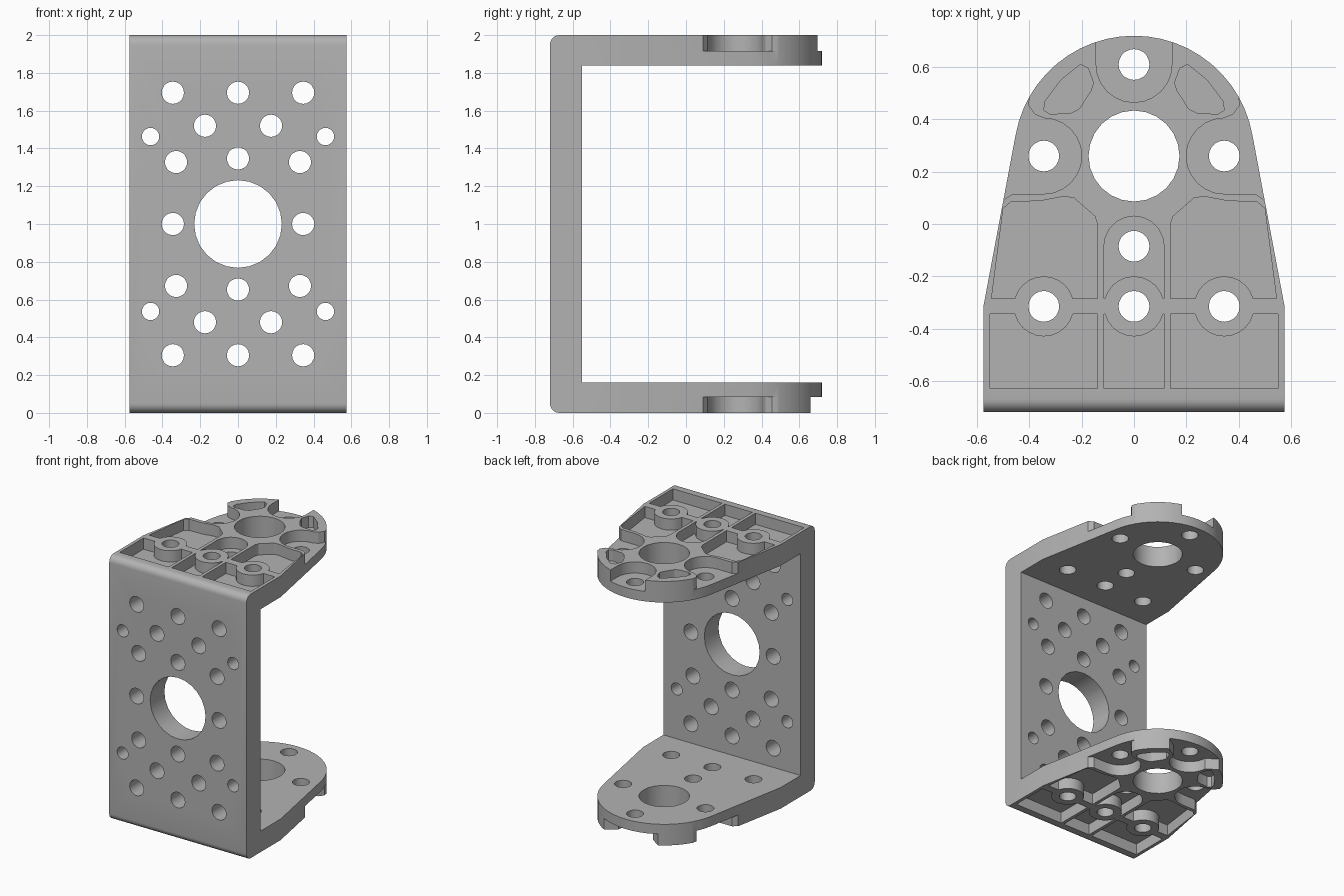
import bpy, bmesh
from math import sin, cos, radians

cube = bpy.data.objects.get("Cube")
if cube:
    bpy.data.objects.remove(cube, do_unlink=True)

# Material
grey = bpy.data.materials.new("plain_grey")
grey.use_nodes = True
colour = (0.45, 0.45, 0.45, 1)
grey.diffuse_color = colour
grey.node_tree.nodes["Principled BSDF"].inputs["Base Color"].default_value = colour


def arc(cx, cy, r, start, end, steps=10):
    angles = [radians(start + (end - start) * i / steps) for i in range(steps + 1)]
    return [(cx + r * cos(a), cy + r * sin(a)) for a in angles]


def circle(cx, cy, r, sides=20):
    return arc(cx, cy, r, 0, 360, sides)[:-1]


def mirror(pts):
    return [(-x, y) for x, y in pts]


PLACE = {
    "x": lambda u, v, w: (w, u, v),
    "y": lambda u, v, w: (u, w, v),
    "z": lambda u, v, w: (u, v, w),
}


def solid(name, outlines, low, high, axis):
    """One object holding an extruded prism for every outline."""
    bm = bmesh.new()
    for pts in outlines:
        rings = [[bm.verts.new(PLACE[axis](u, v, w)) for u, v in pts] for w in (low, high)]
        bm.faces.new(rings[0])
        bm.faces.new(rings[1][::-1])
        for i in range(len(pts)):
            j = (i + 1) % len(pts)
            bm.faces.new((rings[0][i], rings[0][j], rings[1][j], rings[1][i]))
    bmesh.ops.recalc_face_normals(bm, faces=bm.faces)
    mesh = bpy.data.meshes.new(name)
    bm.to_mesh(mesh)
    bm.free()
    obj = bpy.data.objects.new(name, mesh)
    bpy.context.collection.objects.link(obj)
    return obj


def combine(target, tool, operation="DIFFERENCE"):
    mod = target.modifiers.new(tool.name, "BOOLEAN")
    mod.operation, mod.object, mod.solver = operation, tool, "EXACT"
    bpy.context.view_layer.objects.active = target
    bpy.ops.object.modifier_apply(modifier=mod.name)
    bpy.data.objects.remove(tool, do_unlink=True)


# U-shaped side profile with rounded front corners
WALL, R = -0.55, 0.05
front = -0.72
profile = [(0.8, 0), (0.8, 0.16), (WALL, 0.16), (WALL, 1.84), (0.8, 1.84), (0.8, 2)]
profile += arc(front + R, 2 - R, R, 90, 180, 6) + arc(front + R, R, R, 180, 270, 6)
bracket = solid("bracket", [profile], -0.7, 0.7, "x")
bracket.data.materials.append(grey)

# Plan outline: straight front, tapered sides, round back
plan = [(-0.575, -0.8), (0.575, -0.8), (0.575, -0.31)]
plan += arc(0, 0.26, 0.46, 10, 170, 24) + [(-0.575, -0.31)]
combine(bracket, solid("plan_outline", [plan], -0.1, 2.1, "z"), "INTERSECT")

# Pockets on one side; the ribs and bosses remain between them
BX, BY, BR = 0.345, -0.315, 0.115
big_pocket = [(0.545, -0.285), (0.5, 0.06), (0.47, 0.085), (0.36, 0.088), (0.27, 0.105),
              (0.23, 0.1), (0.15, 0.03), (0.14, 0), (0.14, -0.285)]
big_pocket += arc(BX, BY, BR, 165, 15)
front_pocket = [(0.55, -0.63), (0.55, -0.345)]
front_pocket += arc(BX, BY, BR, -15, -165) + [(0.14, -0.345), (0.14, -0.63)]
back_pocket = [(0.345, 0.435), (0.34, 0.47), (0.28, 0.55), (0.205, 0.61), (0.175, 0.595),
               (0.155, 0.54), (0.165, 0.51), (0.21, 0.44), (0.24, 0.425), (0.32, 0.42)]
side_recess = [(0.65, 0.09), (0.5, 0.09), (0.465, 0.115)]
side_recess += arc(0.345, 0.26, 0.145, 270, 90, 12)
side_recess += [(0.38, 0.42), (0.405, 0.455), (0.4, 0.49), (0.65, 0.49)]
half = [big_pocket, front_pocket, side_recess, back_pocket]

# Pockets on the centre line
centre_pocket = arc(0, -0.085, BR, 0, 180) + [(-BR, -0.285)]
centre_pocket += arc(0, BY, BR, 165, 15) + [(BR, -0.285)]
centre_front = [(-BR, -0.63), (-BR, -0.345)]
centre_front += arc(0, BY, BR, -165, -15) + [(BR, -0.345), (BR, -0.63)]
back_recess = [(-0.145, 0.8)] + arc(0, 0.61, 0.145, 180, 360, 12) + [(0.145, 0.8)]
pockets = half + [mirror(p) for p in half] + [centre_pocket, centre_front, back_recess]

combine(bracket, solid("top_pockets", pockets, 1.915, 2.1, "z"))
combine(bracket, solid("bottom_pockets", pockets, -0.1, 0.085, "z"))

# The lower back recess flares out at the rim
flare = [(-0.14, 0.6), (0.14, 0.6), (0.227, 0.66), (0.227, 0.8), (-0.227, 0.8), (-0.227, 0.66)]
combine(bracket, solid("bottom_flare", [flare], -0.1, 0.085, "z"))

# Holes through both flanges
spots = [(0, 0.61), (0, -0.085), (0, BY), (BX, BY), (-BX, BY), (BX, 0.26), (-BX, 0.26)]
flange_holes = [circle(x, y, 0.059) for x, y in spots] + [circle(0, 0.26, 0.174, 24)]
combine(bracket, solid("flange_holes", flange_holes, -0.1, 2.1, "z"))

# Holes through the front wall, symmetric in both directions
quarter = [(0, 0.695, 0.059), (0.345, 0.695, 0.059), (0.175, 0.52, 0.059), (0, 0.347, 0.059),
           (0.328, 0.328, 0.059), (0.345, 0, 0.059), (0.463, 0.463, 0.046)]
wall_spots = {(sx * x + 0.0, sz * z + 0.0, r) for x, z, r in quarter for sx in (1, -1) for sz in (1, -1)}
wall_holes = [circle(x, 1 + z, r) for x, z, r in sorted(wall_spots)]
wall_holes.append(circle(0, 1, 0.232, 24))
combine(bracket, solid("wall_holes", wall_holes, -0.8, -0.5, "y"))

# Smooth the curved walls, keep the edges sharp
bpy.ops.object.select_all(action="DESELECT")
bracket.select_set(True)
bpy.context.view_layer.objects.active = bracket
bpy.ops.object.shade_smooth_by_angle(angle=radians(30))
